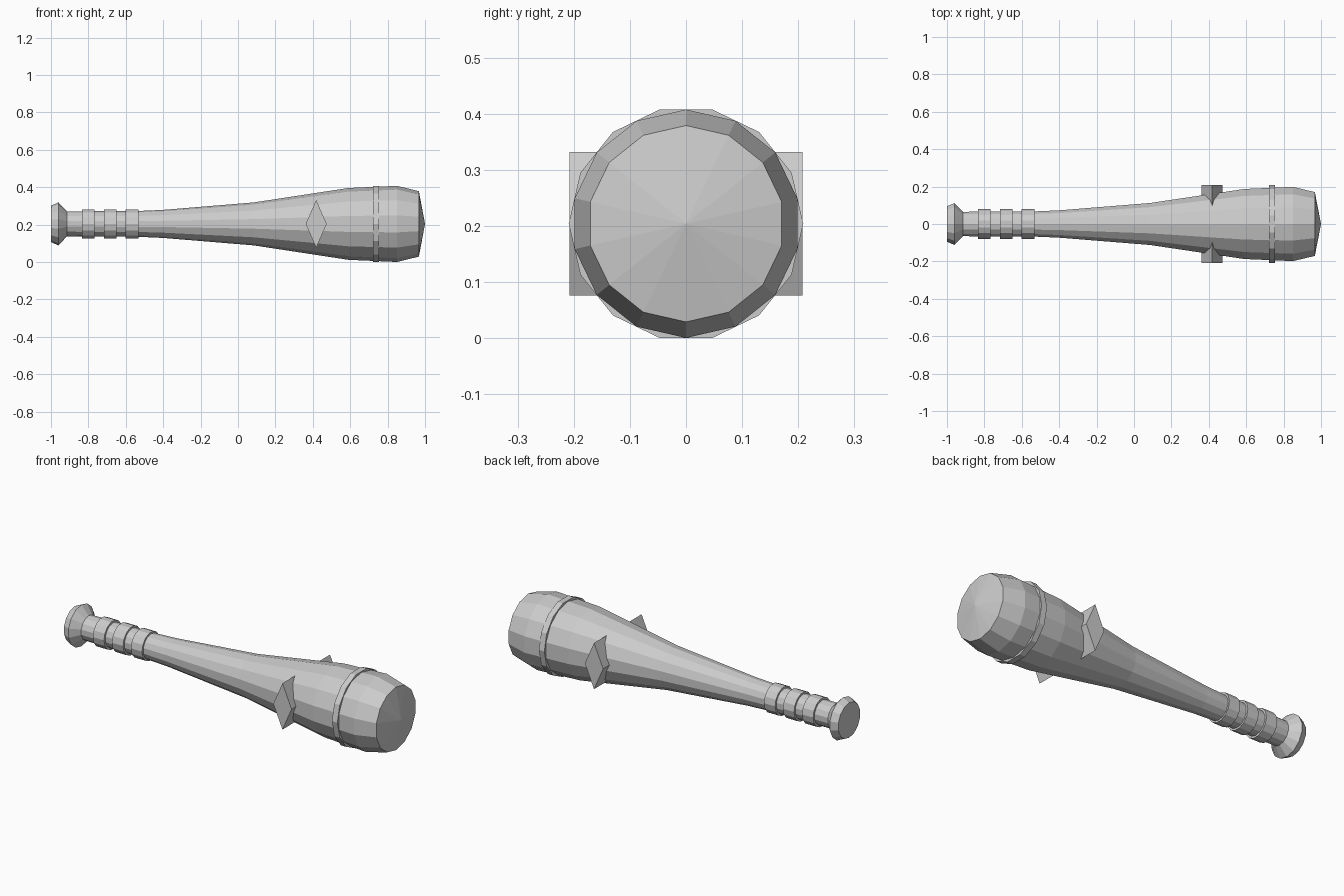
import bpy
import bmesh
from math import pi, sin, cos

cube = bpy.data.objects.get("Cube")
if cube:
    bpy.data.objects.remove(cube, do_unlink=True)

SIDES = 14
AXIS_Z = 0.204

grey = bpy.data.materials.new("plain_grey")
grey.use_nodes = True
colour = (0.6, 0.6, 0.6, 1)
grey.diffuse_color = colour
grey.node_tree.nodes["Principled BSDF"].inputs["Base Color"].default_value = colour


def finish(name, bm):
    """Turn a bmesh into a flat-shaded object lying along the x axis."""
    bmesh.ops.recalc_face_normals(bm, faces=bm.faces)
    mesh = bpy.data.meshes.new(name)
    bm.to_mesh(mesh)
    bm.free()
    mesh.materials.append(grey)
    obj = bpy.data.objects.new(name, mesh)
    obj.location.z = AXIS_Z
    bpy.context.collection.objects.link(obj)
    return obj


def lathe(name, profile, turn=0.0, tip=None):
    """Sweep (x, radius) points around the x axis, closing both ends."""
    bm = bmesh.new()
    rings = []
    for x, r in profile:
        angles = [2 * pi * (i + turn) / SIDES for i in range(SIDES)]
        rings.append([bm.verts.new((x, r * sin(a), r * cos(a))) for a in angles])
    for a, b in zip(rings, rings[1:]):
        for i in range(SIDES):
            j = (i + 1) % SIDES
            bm.faces.new((a[i], a[j], b[j], b[i]))
    bm.faces.new(rings[0])
    if tip is None:
        bm.faces.new(rings[-1])
    else:
        apex = bm.verts.new((tip, 0, 0))
        for i in range(SIDES):
            bm.faces.new((rings[-1][i], rings[-1][(i + 1) % SIDES], apex))
    return finish(name, bm)


# Club body: flared knob, thin grip, swelling barrel and shallow pointed end
lathe("club_body", [(-1, 0.097), (-0.96, 0.115), (-0.915, 0.067), (-0.535, 0.069),
                    (-0.4, 0.075), (0.085, 0.115), (0.59, 0.192),
                    (0.85, 0.2035), (0.967, 0.175)], tip=1)

# Raised rings around the grip
for n, x in enumerate((-0.8, -0.683, -0.567)):
    lathe(f"grip_ring_{n + 1}", [(x - 0.034, 0.079), (x + 0.034, 0.079)], turn=0.5)

# Thin band around the barrel
lathe("barrel_band", [(0.722, 0.209), (0.755, 0.209)], turn=0.5)

# Diamond-section studs on the two sides of the barrel
for name, side in (("front_stud", -1), ("back_stud", 1)):
    bm = bmesh.new()
    outline = [(0.362, 0), (0.418, 0.128), (0.474, 0), (0.418, -0.128)]
    face = bm.faces.new([bm.verts.new((x, side * 0.04, z)) for x, z in outline])
    extruded = bmesh.ops.extrude_face_region(bm, geom=[face], use_keep_orig=True)
    moved = [v for v in extruded["geom"] if isinstance(v, bmesh.types.BMVert)]
    bmesh.ops.translate(bm, verts=moved, vec=(0, side * 0.168, 0))
    finish(name, bm)
